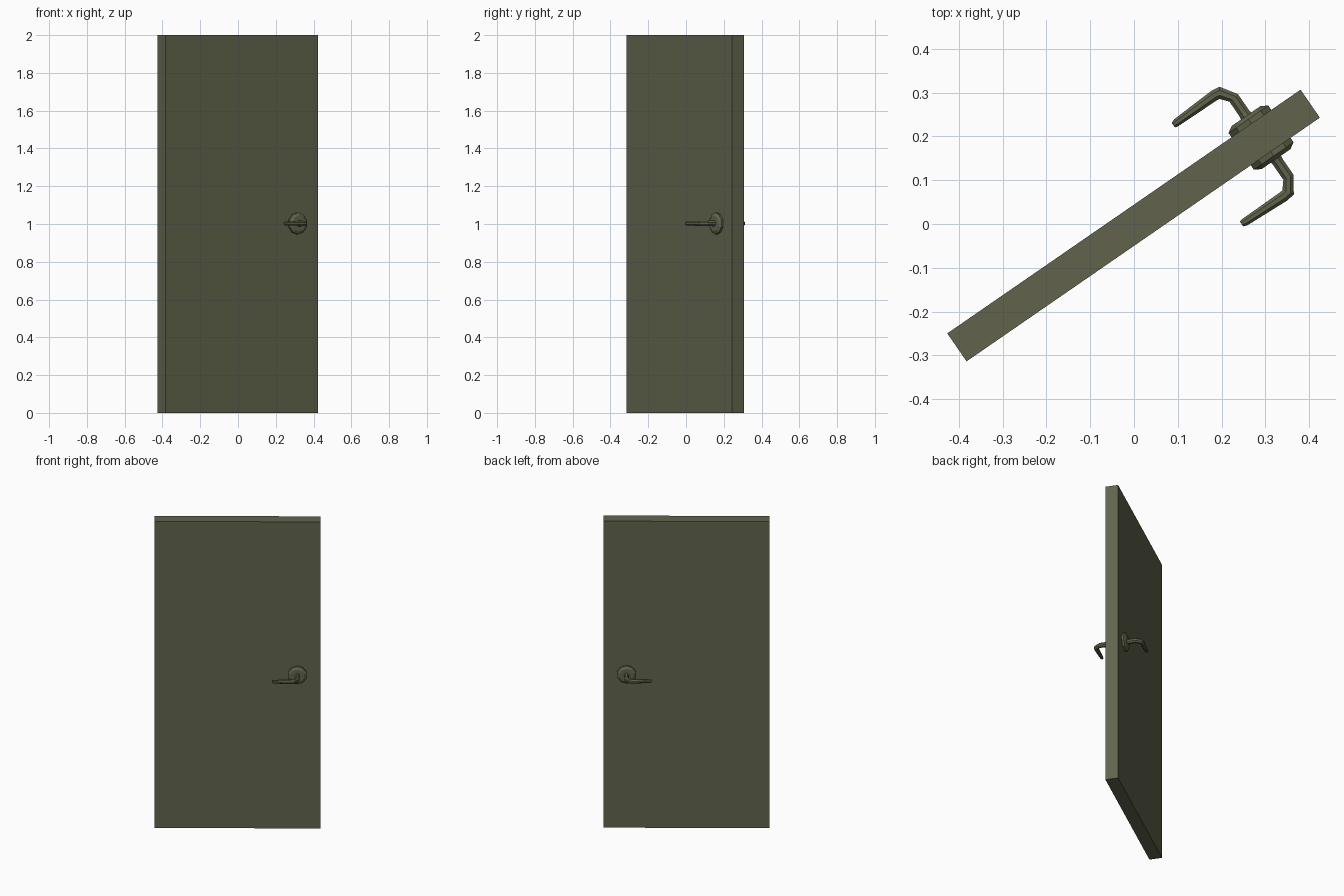
import bpy, bmesh, math
from mathutils import Vector, Matrix

if "Cube" in bpy.data.objects:
    bpy.data.objects.remove(bpy.data.objects["Cube"])

PLACE = Matrix.Translation((-0.001, -0.0035, 0)) @ Matrix.Rotation(math.radians(34.6), 4, 'Z')
mat = bpy.data.materials.new("olive_grey")
mat.diffuse_color = (0.120, 0.127, 0.072, 1)
mat.use_nodes = True
mat.node_tree.nodes["Principled BSDF"].inputs["Base Color"].default_value = mat.diffuse_color

def finish(bm, name, flip=False):
    if flip:
        bmesh.ops.scale(bm, vec=(1, -1, 1), verts=bm.verts)
    bmesh.ops.transform(bm, matrix=PLACE, verts=bm.verts)
    bmesh.ops.recalc_face_normals(bm, faces=bm.faces)
    me = bpy.data.meshes.new(name)
    bm.to_mesh(me)
    bm.free()
    me.materials.append(mat)
    bpy.context.collection.objects.link(bpy.data.objects.new(name, me))

def loft(bm, sections, sides):
    """Skin elliptical sections (u, v, tangent angle, half width, half height)."""
    rings = []
    for u, v, ang, w, h in sections:
        a = math.radians(ang)
        across = Vector((-math.sin(a), math.cos(a), 0))
        ring = []
        for i in range(sides):
            t = 2 * math.pi * (i + 0.5) / sides
            ring.append(bm.verts.new(Vector((u, v, 1.003)) + across * w * math.cos(t)
                                     + Vector((0, 0, h * math.sin(t)))))
        rings.append(ring)
    for a, b in zip(rings, rings[1:]):
        for i in range(sides):
            j = (i + 1) % sides
            bm.faces.new((a[i], a[j], b[j], b[i]))
    bm.faces.new(rings[0])
    bm.faces.new(rings[-1])

# Door slab
bm = bmesh.new()
bmesh.ops.create_cube(bm, size=1)
bmesh.ops.scale(bm, vec=(0.981, 0.0777, 2), verts=bm.verts)
bmesh.ops.translate(bm, vec=(0, 0, 1), verts=bm.verts)
finish(bm, "door_slab")

U = 0.354
for side, flip in (("back", False), ("front", True)):
    # Round plate with a bevelled rim and a collar
    bm = bmesh.new()
    loft(bm, [(U, 0.036, 90, 0.058, 0.058), (U, 0.051, 90, 0.058, 0.058),
              (U, 0.060, 90, 0.042, 0.042)], 10)
    finish(bm, side + "_rosette", flip)
    # Bent lever
    bm = bmesh.new()
    loft(bm, [(U, 0.055, 90, 0.016, 0.018), (U, 0.068, 90, 0.014, 0.016),
              (U, 0.110, 97, 0.014, 0.015), (0.334, 0.138, 145, 0.015, 0.015),
              (0.321, 0.140, 176, 0.0135, 0.014),
              (0.214, 0.138, 180, 0.010, 0.011),
              (0.205, 0.137, 182, 0.007, 0.008)], 8)
    finish(bm, side + "_lever", flip)
